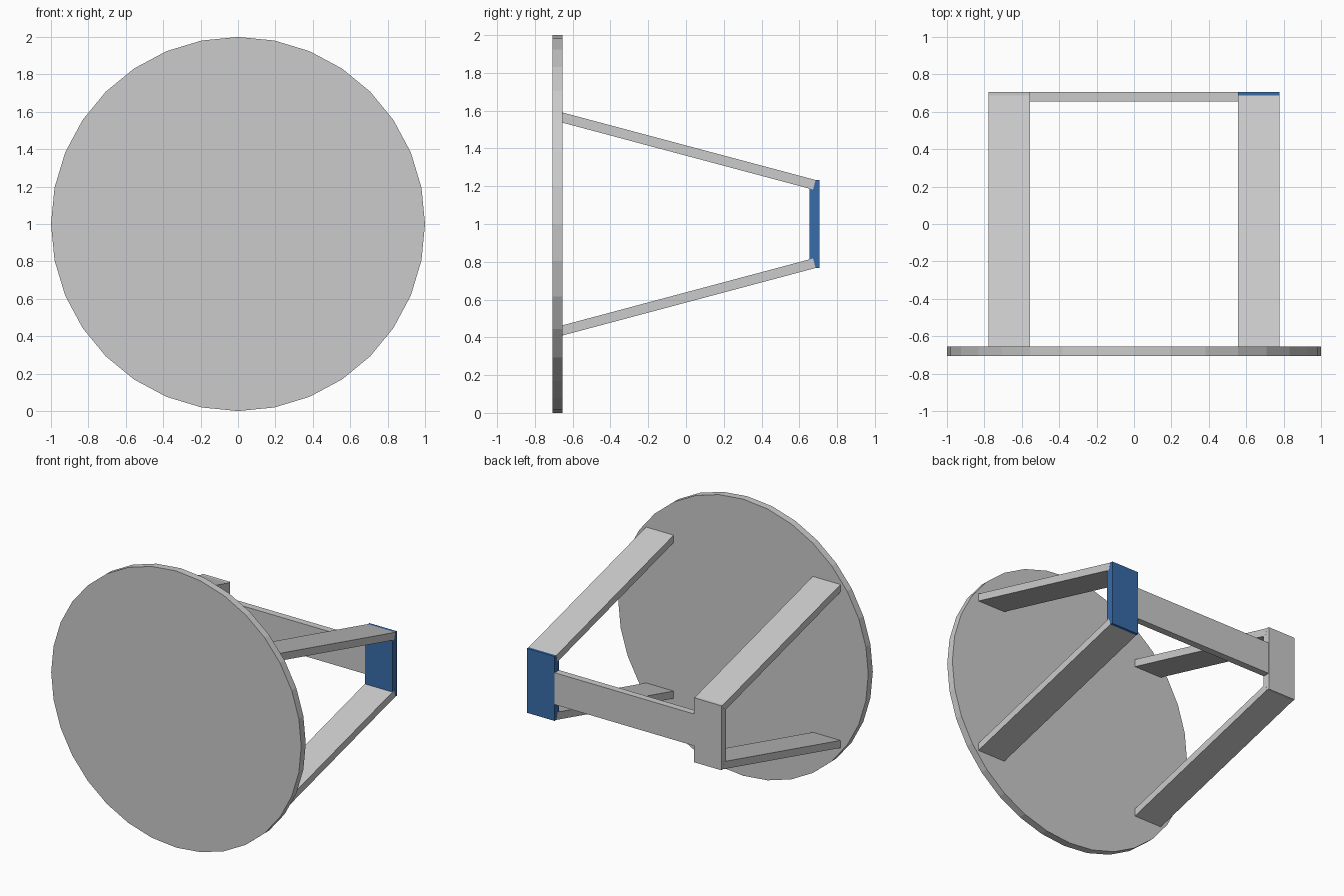
import bpy, math

if "Cube" in bpy.data.objects:
    bpy.data.objects.remove(bpy.data.objects["Cube"])

def extrude_x(name, profile, x0, x1, mat=None):
    """Solid made from a (y, z) profile swept from x0 to x1."""
    n = len(profile)
    verts = [(x, y, z) for x in (x0, x1) for y, z in profile]
    faces = [tuple(range(n))[::-1], tuple(range(n, 2 * n))]
    faces += [(i, (i + 1) % n, (i + 1) % n + n, i + n) for i in range(n)]
    mesh = bpy.data.meshes.new(name)
    mesh.from_pydata(verts, [], faces)
    obj = bpy.data.objects.new(name, mesh)
    bpy.context.collection.objects.link(obj)
    import_normals(mesh)
    if mat:
        mesh.materials.append(mat)
    return obj

def import_normals(mesh):
    import bmesh
    bm = bmesh.new()
    bm.from_mesh(mesh)
    bmesh.ops.recalc_face_normals(bm, faces=bm.faces)
    bm.to_mesh(mesh)
    bm.free()

def rect(y0, y1, z0, z1):
    return [(y0, z0), (y1, z0), (y1, z1), (y0, z1)]

blue = bpy.data.materials.new("blue")
blue.diffuse_color = (0.04, 0.15, 0.4, 1)
blue.use_nodes = True
blue.node_tree.nodes["Principled BSDF"].inputs["Base Color"].default_value = blue.diffuse_color

# Round table top, standing on edge
bpy.ops.mesh.primitive_cylinder_add(vertices=32, radius=1, depth=0.052,
                                    location=(0, -0.68, 1),
                                    rotation=(math.pi / 2, 0, 0))
bpy.context.object.name = "table_top"

# Feet and slanted legs on both sides; only the right foot is blue
for side, x0, mat in (("left", -0.777, None), ("right", 0.557, blue)):
    x1 = x0 + 0.22
    extrude_x(side + "_foot", rect(0.654, 0.706, 0.767, 1.233), x0, x1, mat)
    for level, s in (("upper", 1), ("lower", -1)):
        leg = [(-0.66, 1 + s * 0.592), (0.686, 1 + s * 0.233),
               (0.673, 1 + s * 0.182), (-0.66, 1 + s * 0.538)]
        extrude_x(f"{side}_{level}_leg", leg, x0 - 0.0005, x1 + 0.0005)

# Stretcher joining the feet
extrude_x("stretcher", rect(0.655, 0.705, 0.885, 1.115), -0.557, 0.557)
